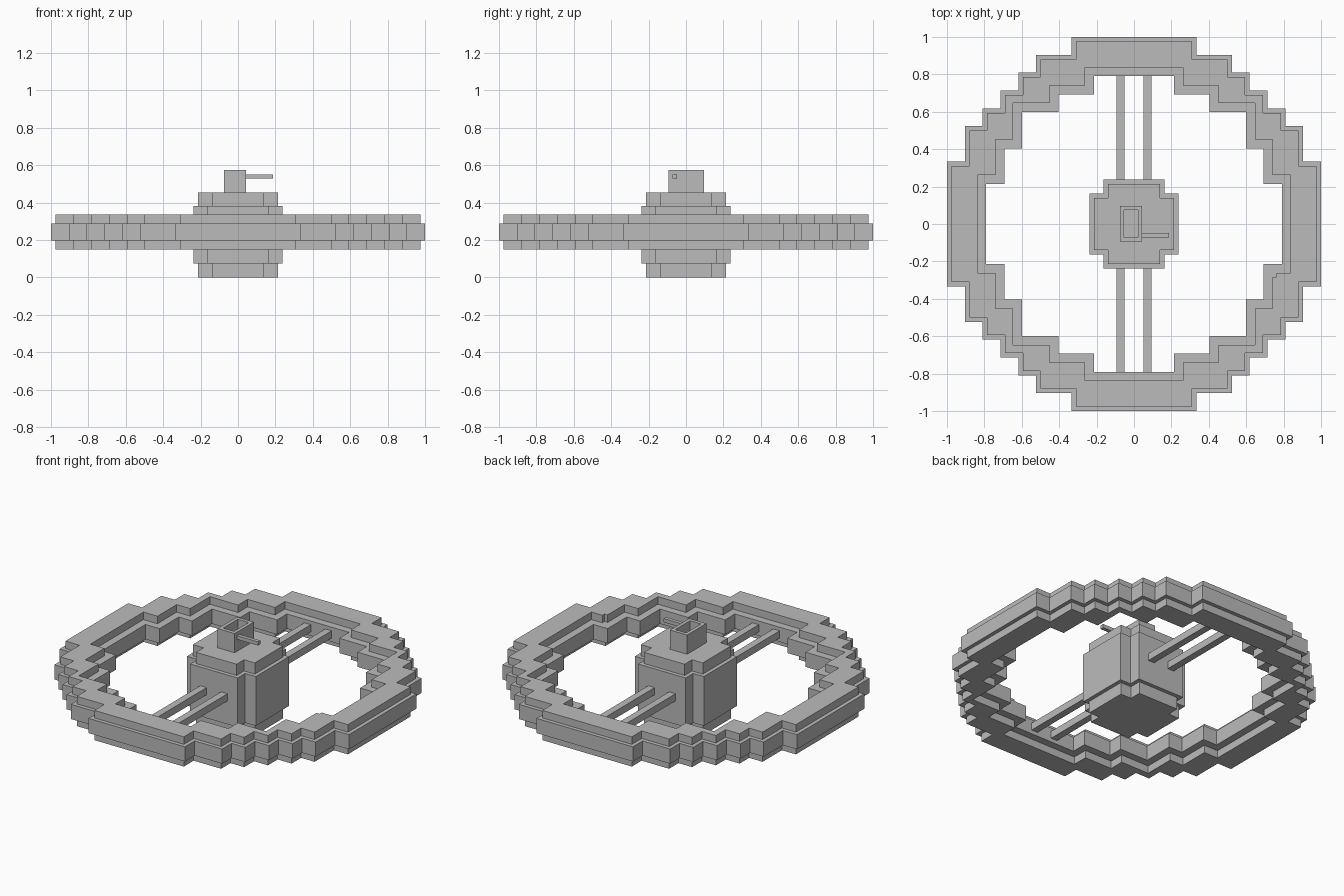
import bpy
import bmesh

cube = bpy.data.objects.get("Cube")
if cube:
    bpy.data.objects.remove(cube, do_unlink=True)

GREY = (0.5, 0.5, 0.5, 1.0)
mat = bpy.data.materials.new("plain grey")
mat.diffuse_color = GREY
mat.use_nodes = True
mat.node_tree.nodes["Principled BSDF"].inputs["Base Color"].default_value = GREY


def stepped(steps, grow=0.0):
    """Closed outline from the stair corners of one quadrant, mirrored four ways."""
    steps = [(a + grow, b + grow) for a, b in steps]
    q = [steps[0]]
    for (a0, _), (a1, b1) in zip(steps, steps[1:]):
        q += [(a0, b1), (a1, b1)]
    r = q[::-1]
    return (q + [(x, -y) for x, y in r] + [(-x, -y) for x, y in q]
            + [(-x, y) for x, y in r])


def rect(x0, x1, y0, y1):
    return [(x0, y0), (x1, y0), (x1, y1), (x0, y1)]


def prism(name, loops, z0, z1):
    """Extrude an outline (the first loop) with optional holes from z0 to z1."""
    bm = bmesh.new()
    edges = []
    for loop in loops:
        vs = [bm.verts.new((x, y, z0)) for x, y in loop]
        edges += [bm.edges.new((v, vs[(i + 1) % len(vs)])) for i, v in enumerate(vs)]
    if len(loops) == 1:
        bm.faces.new(vs)
    else:
        bmesh.ops.triangle_fill(bm, use_beauty=True, edges=edges)
    ext = bmesh.ops.extrude_face_region(bm, geom=bm.faces[:], use_keep_orig=True)
    top = [g for g in ext["geom"] if isinstance(g, bmesh.types.BMVert)]
    bmesh.ops.translate(bm, verts=top, vec=(0, 0, z1 - z0))
    bmesh.ops.recalc_face_normals(bm, faces=bm.faces[:])
    me = bpy.data.meshes.new(name)
    bm.to_mesh(me)
    bm.free()
    me.materials.append(mat)
    ob = bpy.data.objects.new(name, me)
    bpy.context.collection.objects.link(ob)
    return ob


# Outer ring: wide middle band between two narrower bands
OUTER = [(0.333, 1.0), (0.523, 0.903), (0.617, 0.81), (0.713, 0.713),
         (0.81, 0.617), (0.903, 0.523), (1.0, 0.333)]
INNER = [(0.215, 0.79), (0.405, 0.693), (0.6, 0.6), (0.693, 0.405), (0.79, 0.215)]
thin_outer = stepped(OUTER, -0.024)
thin_inner = stepped(INNER, 0.047)
prism("ring_middle", [stepped(OUTER), stepped(INNER)], 0.197, 0.289)
prism("ring_lower", [thin_outer, thin_inner], 0.15, 0.197)

# Upper band has one small notch in an inner corner
notched = []
for x, y in thin_inner:
    if abs(x - 0.74) < 1e-4 and abs(y + 0.262) < 1e-4:
        notched += [(x + 0.022, y), (x + 0.022, y - 0.022), (x, y - 0.022)]
    else:
        notched.append((x, y))
prism("ring_upper", [thin_outer, notched], 0.289, 0.336)

# Central hub: notched block with smaller caps
HUB = [(0.164, 0.238), (0.238, 0.164)]
prism("hub_body", [stepped(HUB)], 0.075, 0.383)
prism("hub_base", [stepped(HUB, -0.024)], 0.0, 0.075)
prism("hub_cap", [stepped(HUB, -0.024)], 0.383, 0.453)

# Paired spokes at the front and back
for side, x in (("right", -0.072), ("left", 0.072)):
    for end, s in (("front", -1), ("back", 1)):
        y0, y1 = sorted((s * 0.23, s * 0.80))
        prism(f"spoke_{end}_{side}", [rect(x - 0.022, x + 0.022, y0, y1)], 0.221, 0.266)

# Open turret with a side rod
prism("turret", [rect(-0.075, 0.043, -0.094, 0.096),
                 rect(-0.053, 0.022, -0.071, 0.074)], 0.453, 0.573)
prism("turret_rod", [rect(0.04, 0.188, -0.071, -0.048)], 0.528, 0.551)
